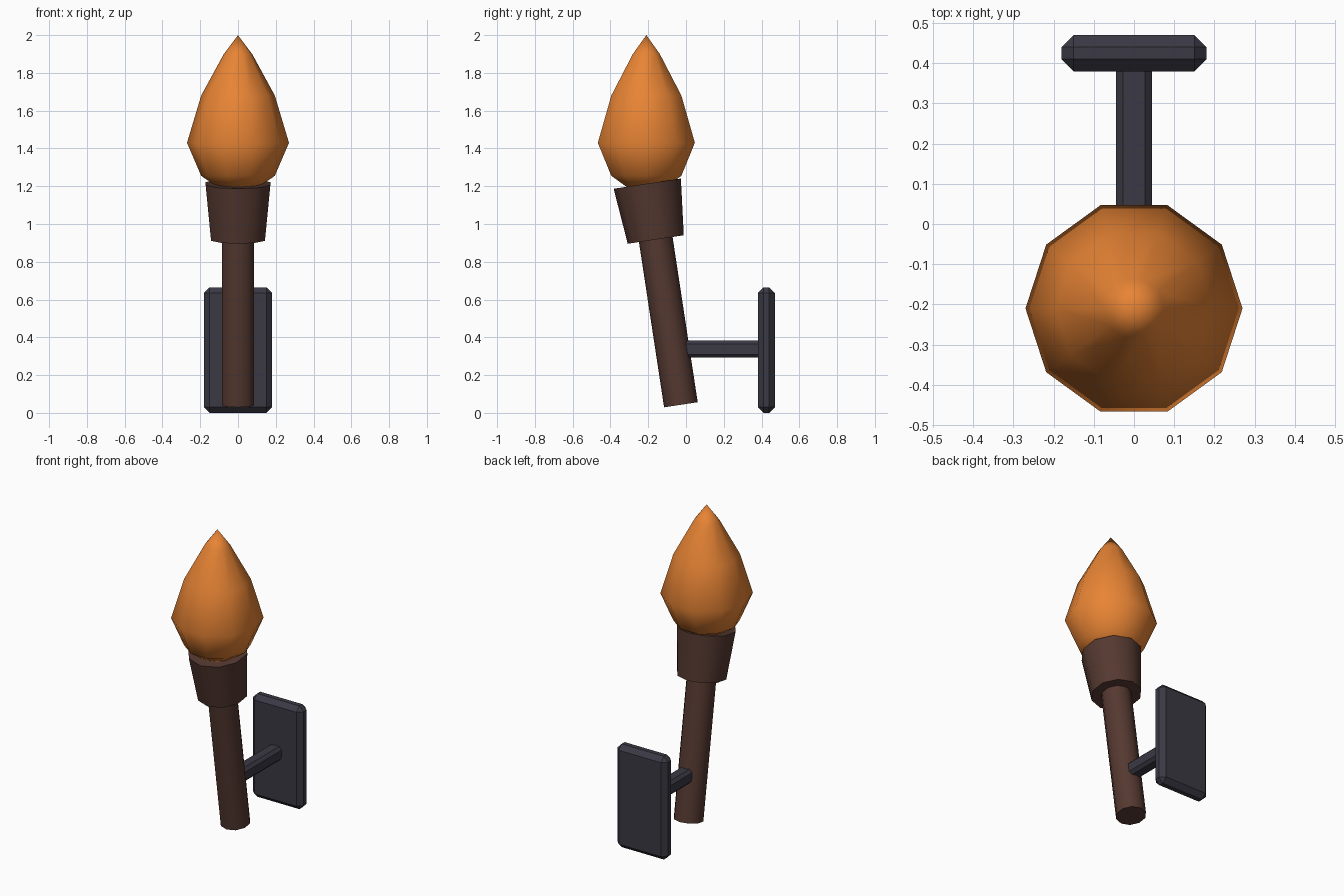
import bpy, bmesh, math
from mathutils import Vector, Matrix

cube = bpy.data.objects.get("Cube")
if cube:
    bpy.data.objects.remove(cube, do_unlink=True)


def material(name, rgb):
    m = bpy.data.materials.new(name)
    m.use_nodes = True
    m.diffuse_color = (*rgb, 1)
    bsdf = m.node_tree.nodes["Principled BSDF"]
    bsdf.inputs["Base Color"].default_value = (*rgb, 1)
    bsdf.inputs["Roughness"].default_value = 0.8
    return m


wood = material("dark wood", (0.09, 0.04, 0.03))
iron = material("dark iron", (0.043, 0.041, 0.058))
fire = material("flame orange", (0.8, 0.23, 0.035))


def add_object(name, bm, mat, smooth_angle=None):
    bmesh.ops.recalc_face_normals(bm, faces=bm.faces)
    mesh = bpy.data.meshes.new(name)
    bm.to_mesh(mesh)
    bm.free()
    mesh.materials.append(mat)
    obj = bpy.data.objects.new(name, mesh)
    bpy.context.collection.objects.link(obj)
    if smooth_angle:
        bpy.ops.object.select_all(action="DESELECT")
        obj.select_set(True)
        bpy.context.view_layer.objects.active = obj
        bpy.ops.object.shade_smooth_by_angle(angle=math.radians(smooth_angle))
    return obj


def lathe(name, profile, mat, matrix, smooth_angle, start=0.0, sides=10):
    """Spin (radius, height) points; zero radius makes a pole, open ends get capped."""
    bm = bmesh.new()
    rings = []
    for r, z in profile:
        count = sides if r > 0 else 1
        turns = [start + math.tau * i / sides for i in range(count)]
        rings.append([bm.verts.new((r * math.cos(a), r * math.sin(a), z)) for a in turns])
    for low, high in zip(rings, rings[1:]):
        for i in range(sides):
            j = (i + 1) % sides
            corners = [low[i % len(low)], low[j % len(low)],
                       high[j % len(high)], high[i % len(high)]]
            bm.faces.new(list(dict.fromkeys(corners)))
    for ring in (rings[0], rings[-1]):
        if len(ring) > 1:
            bm.faces.new(ring)
    bm.transform(matrix)
    return add_object(name, bm, mat, smooth_angle)


def chamfered_box(name, low, high, chamfer, mat):
    low, high = Vector(low), Vector(high)
    bm = bmesh.new()
    bmesh.ops.create_cube(bm, size=1)
    bm.transform(Matrix.Translation((low + high) / 2) @ Matrix.Diagonal((*(high - low), 1)))
    bmesh.ops.bevel(bm, geom=bm.edges[:], offset=chamfer, segments=1, affect="EDGES")
    return add_object(name, bm, mat)


# Leaning torch: handle and flared cup share one tilted axis
lean = Matrix.Translation((0, -0.027, 0.043)) @ Matrix.Rotation(math.radians(8.65), 4, "X")
quarter = math.pi / 2
lathe("handle", [(0.09, 0), (0.09, 0.95)], wood, lean, 45, quarter)
lathe("cup", [(0.15, 0.885), (0.18, 1.184)], wood, lean, 45, quarter)

# Upright flame
flame_profile = [(0, 1.18), (0.11, 1.197), (0.195, 1.255), (0.27, 1.43),
                 (0.195, 1.68), (0.075, 1.9), (0, 2.0)]
lathe("flame", flame_profile, fire, Matrix.Translation((0, -0.21, 0)), 80)

# Wall bracket
chamfered_box("bracket_arm", (-0.045, -0.06, 0.292), (0.045, 0.4, 0.382), 0.018, iron)
chamfered_box("wall_plate", (-0.18, 0.38, 0), (0.18, 0.47, 0.665), 0.03, iron)
